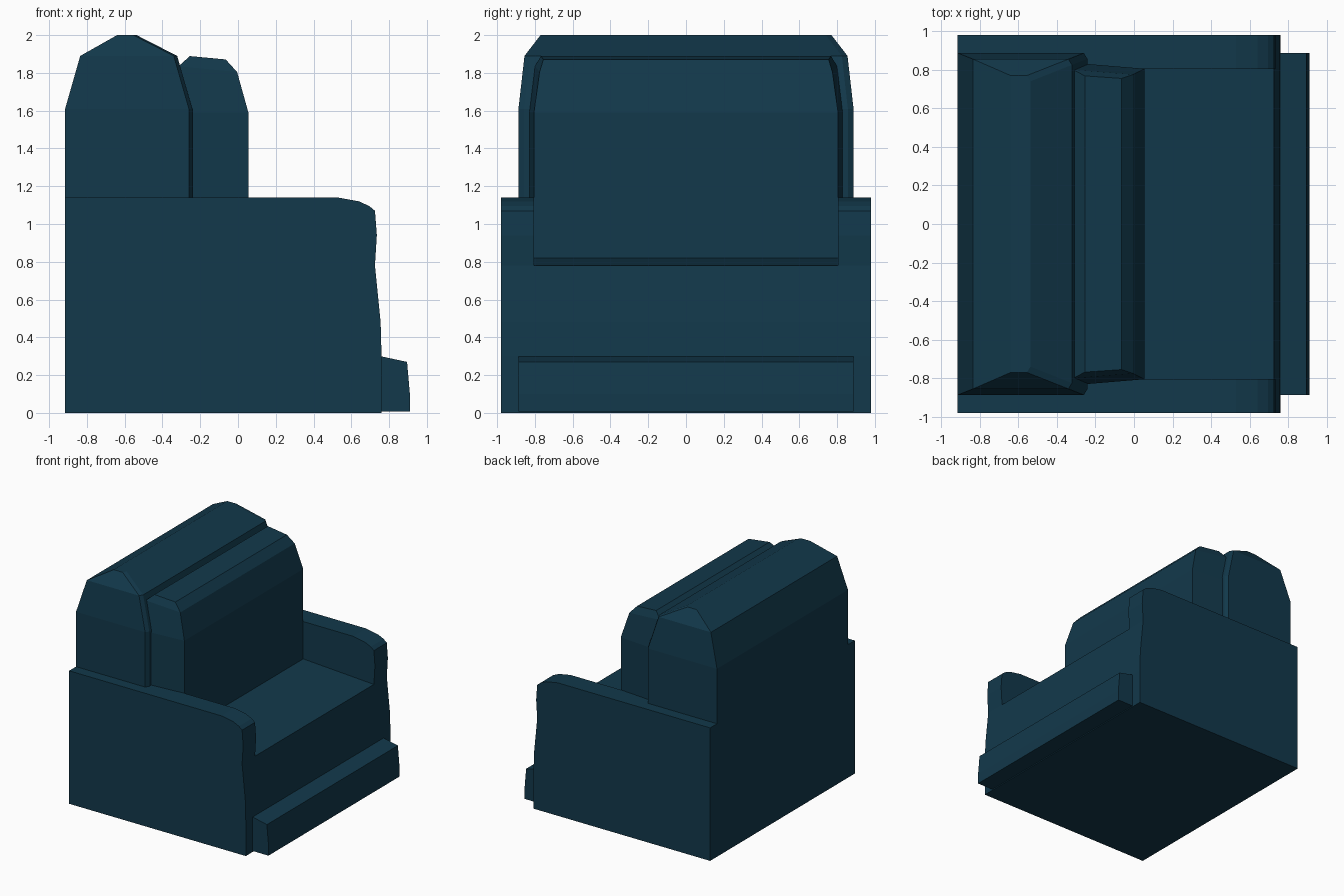
import bpy, bmesh

if "Cube" in bpy.data.objects:
    bpy.data.objects.remove(bpy.data.objects["Cube"])

mat = bpy.data.materials.new("dark teal fabric")
mat.diffuse_color = (0.006, 0.040, 0.070, 1)
mat.use_nodes = True
mat.node_tree.nodes["Principled BSDF"].inputs["Base Color"].default_value = mat.diffuse_color


def finish(name, bm):
    bmesh.ops.recalc_face_normals(bm, faces=bm.faces)
    me = bpy.data.meshes.new(name)
    bm.to_mesh(me)
    bm.free()
    me.materials.append(mat)
    ob = bpy.data.objects.new(name, me)
    bpy.context.collection.objects.link(ob)
    return ob


def bridge(name, rings):
    """Closed solid through a list of equal-length point rings."""
    bm = bmesh.new()
    vs = [[bm.verts.new(p) for p in r] for r in rings]
    n = len(vs[0])
    for a, b in zip(vs, vs[1:]):
        for i in range(n):
            j = (i + 1) % n
            bm.faces.new((a[i], a[j], b[j], b[i]))
    bm.faces.new(vs[0])
    bm.faces.new(vs[-1])
    return finish(name, bm)


def extrude_y(name, prof, y0, y1):
    return bridge(name, [[(x, y, z) for x, z in prof] for y in (y0, y1)])


BACK = -0.915
front = [(0.76, 0), (0.76, 0.30), (0.755, 0.48), (0.725, 0.78)]

# arms: side panels with a rounded front top
arm = [(BACK, 0)] + front + [(0.735, 0.94), (0.725, 1.07), (0.695, 1.095),
                             (0.64, 1.12), (0.53, 1.14), (BACK, 1.14)]
extrude_y("arm_front", arm, -0.98, -0.805)
extrude_y("arm_rear", arm, 0.805, 0.98)

# seat base between the arms, gently sloped, with the lower back
seat = [(BACK, 0)] + front + [(0.05, 0.82), (-0.24, 0.83), (-0.24, 1.14), (BACK, 1.14)]
extrude_y("seat_base", seat, -0.805, 0.805)

# foot rail
rail = [(0.755, 0.008), (0.91, 0.008), (0.91, 0.10), (0.895, 0.27), (0.755, 0.30)]
extrude_y("foot_rail", rail, -0.887, 0.887)

# backrest: tapering levels (z, back x, front x, half width), chamfered front edge
levels = [(1.14, BACK, -0.26, 0.887), (1.61, BACK, -0.26, 0.887),
          (1.89, -0.835, -0.34, 0.855), (2.0, -0.64, -0.555, 0.77)]
bridge("backrest", [[(a, -w, z), (b, -w, z), (b + 0.018, -w + 0.03, z),
                     (b + 0.018, w - 0.03, z), (b, w, z), (a, w, z)]
                    for z, a, b, w in levels])

# back cushion: levels (z, back x, front x, half width back, half width front)
levels = [(0.79, -0.245, 0.055, 0.83, 0.805), (1.59, -0.245, 0.055, 0.83, 0.805),
          (1.82, -0.315, -0.005, 0.80, 0.775), (1.88, -0.255, -0.065, 0.768, 0.755)]
bridge("back_cushion", [[(a, -wa, z + da), (b, -wb, z - da), (b, wb, z - da), (a, wa, z + da)]
                        for (z, a, b, wa, wb), da in zip(levels, (0, 0, 0.015, 0.009))])
